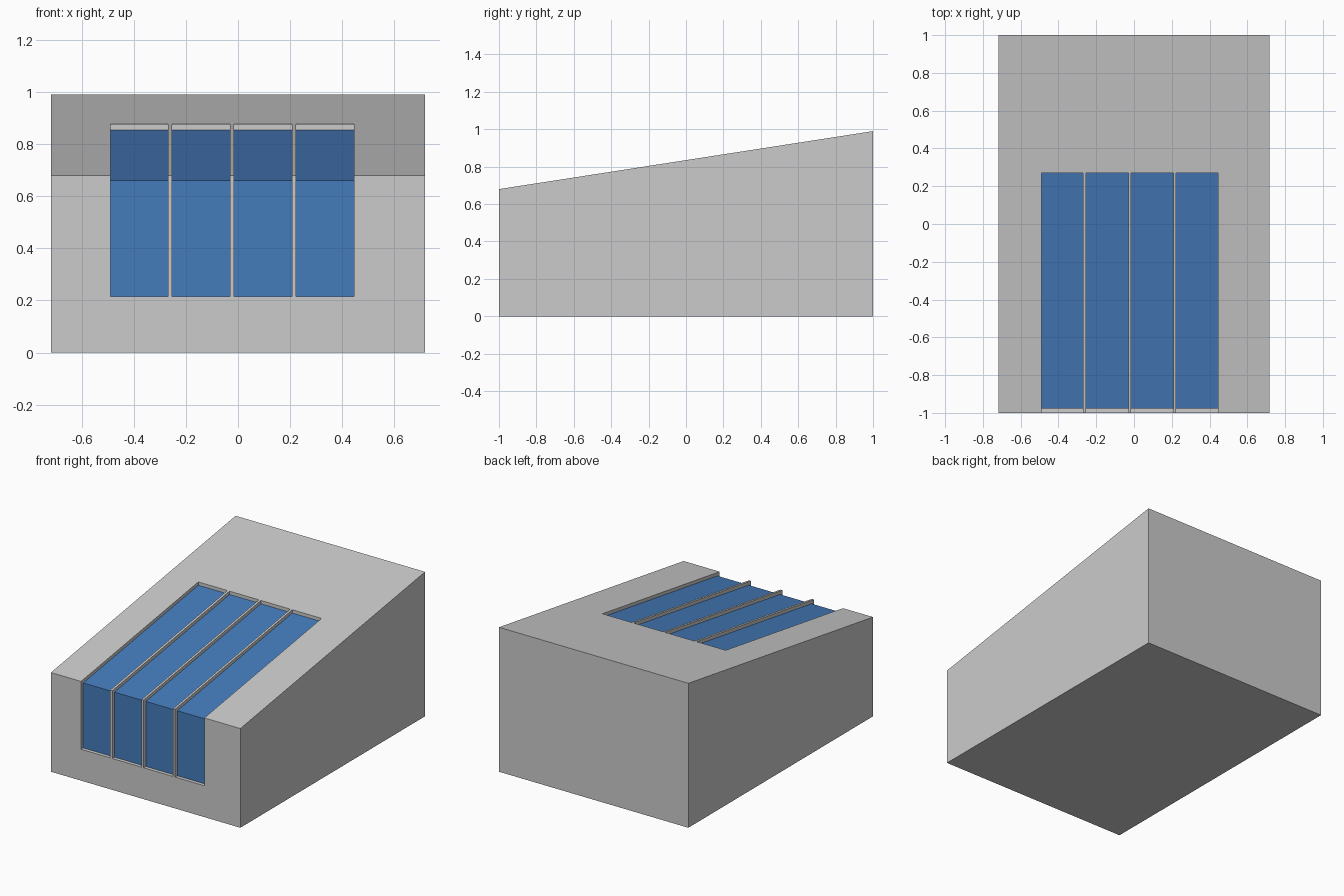
import bpy, bmesh

if "Cube" in bpy.data.objects:
    bpy.data.objects.remove(bpy.data.objects["Cube"])

HALF_W = 0.718
SLOPE = 0.31 / 2            # roof rise per unit of depth


def roof(y, drop=0.0):
    return 0.68 + SLOPE * (y + 1) - drop


def prism(name, profile, x0, x1):
    """Extrude a (y, z) profile from x0 to x1."""
    bm = bmesh.new()
    face = bm.faces.new([bm.verts.new((x0, y, z)) for y, z in profile])
    ext = bmesh.ops.extrude_face_region(bm, geom=[face])
    verts = [g for g in ext["geom"] if isinstance(g, bmesh.types.BMVert)]
    bmesh.ops.translate(bm, verts=verts, vec=(x1 - x0, 0, 0))
    bmesh.ops.recalc_face_normals(bm, faces=bm.faces)
    mesh = bpy.data.meshes.new(name)
    bm.to_mesh(mesh)
    bm.free()
    obj = bpy.data.objects.new(name, mesh)
    bpy.context.collection.objects.link(obj)
    return obj


# solid shell with a single-pitch roof
body = prism("body", [(-1, 0), (1, 0), (1, roof(1)), (-1, roof(-1))], -HALF_W, HALF_W)

glass = bpy.data.materials.new("blue_glass")
glass.diffuse_color = (0.06, 0.2, 0.5, 1)
glass.use_nodes = True
glass.node_tree.nodes["Principled BSDF"].inputs["Base Color"].default_value = glass.diffuse_color

# four window bays; the strips left between them are the dividers
SILL, BACK, FRONT = 0.215, 0.27, -0.976
IN, DEEP, DROP = 0.03, 0.053, 0.023
bays = [(-0.49, -0.269), (-0.253, -0.03), (-0.015, 0.208), (0.223, 0.445)]
inner = [(BACK, roof(BACK, DEEP)), (FRONT + IN, roof(FRONT + IN, DEEP)), (FRONT + IN, SILL)]
pocket = inner + [(-1.1, SILL), (-1.1, 1.1), (BACK, 1.1)]
pane = inner + [(FRONT, SILL), (FRONT, roof(FRONT, DROP)), (BACK, roof(BACK, DROP))]

for i, (x0, x1) in enumerate(bays, 1):
    # pocket through the roof and front wall
    cutter = prism(f"bay_cutter_{i}", pocket, x0, x1)
    cutter.hide_render = True
    cutter.hide_set(True)
    cut = body.modifiers.new(f"bay_{i}", "BOOLEAN")
    cut.operation = "DIFFERENCE"
    cut.solver = "EXACT"
    cut.object = cutter
    # bent glass pane, set slightly back in the pocket
    prism(f"glass_pane_{i}", pane, x0, x1).data.materials.append(glass)
